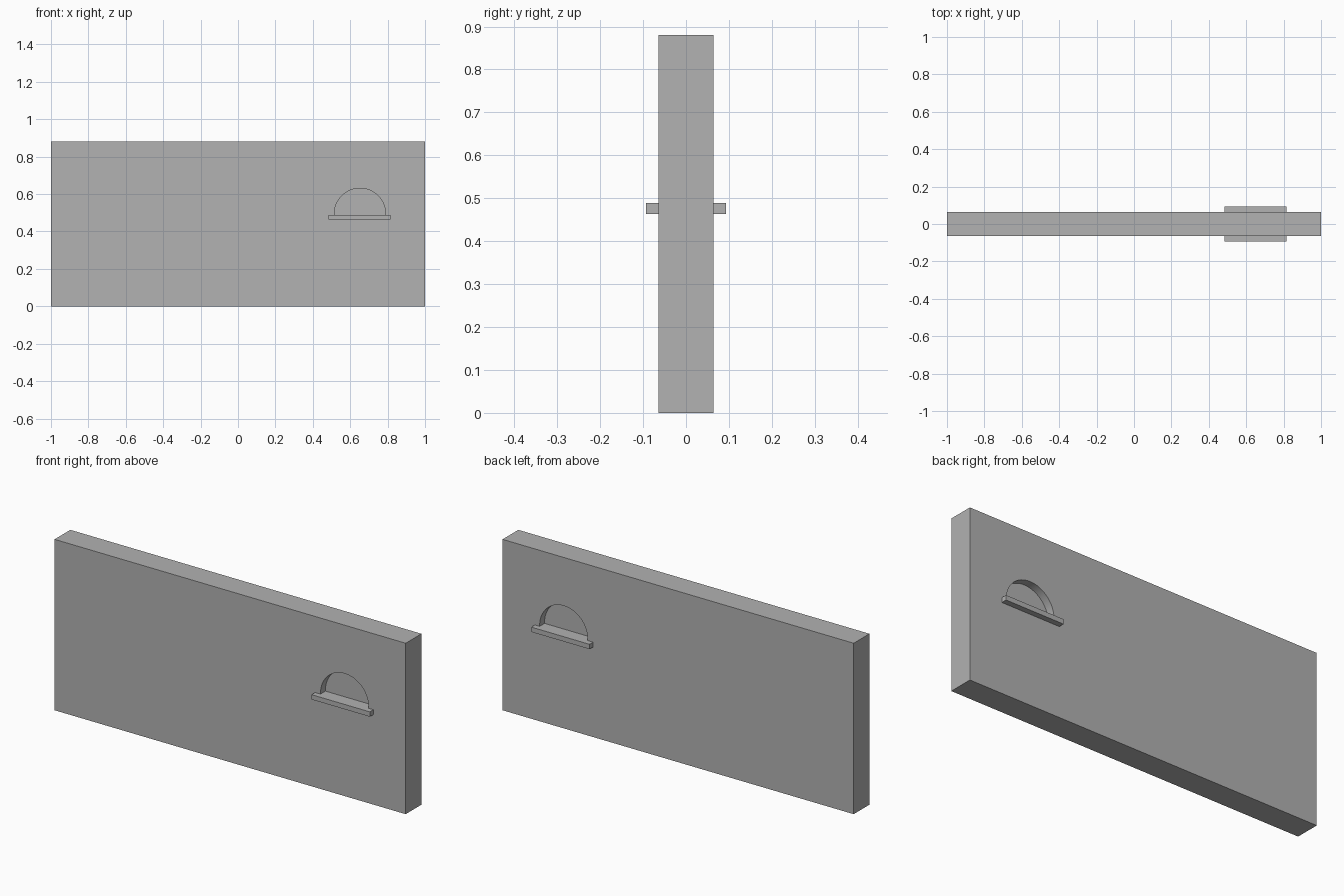
import bpy, bmesh
from math import pi, cos, sin
from mathutils import Matrix

cube = bpy.data.objects.get("Cube")
if cube:
    bpy.data.objects.remove(cube, do_unlink=True)

# Single plaster grey
grey = bpy.data.materials.new("plain_grey")
grey.use_nodes = True
grey.diffuse_color = (0.445, 0.445, 0.445, 1)
grey.node_tree.nodes["Principled BSDF"].inputs["Base Color"].default_value = grey.diffuse_color


def add_object(name, bm):
    bmesh.ops.recalc_face_normals(bm, faces=bm.faces)
    mesh = bpy.data.meshes.new(name)
    bm.to_mesh(mesh)
    bm.free()
    mesh.materials.append(grey)
    obj = bpy.data.objects.new(name, mesh)
    bpy.context.collection.objects.link(obj)
    return obj


def box(name, center, size):
    bm = bmesh.new()
    matrix = Matrix.Translation(center) @ Matrix.Diagonal((*size, 1))
    bmesh.ops.create_cube(bm, size=1, matrix=matrix)
    return add_object(name, bm)


def arch(name, x, bottom, spring, radius, depth, steps=40):
    """Half-round arch outline extruded along y, centred on y = 0."""
    outline = [(x + radius, bottom)]
    outline += [(x + radius * cos(pi * i / steps), spring + radius * sin(pi * i / steps))
                for i in range(steps + 1)]
    outline.append((x - radius, bottom))
    bm = bmesh.new()
    face = bm.faces.new([bm.verts.new((px, -depth / 2, pz)) for px, pz in outline])
    sweep = bmesh.ops.extrude_face_region(bm, geom=[face])
    moved = [v for v in sweep["geom"] if isinstance(v, bmesh.types.BMVert)]
    bmesh.ops.translate(bm, verts=moved, vec=(0, depth, 0))
    return add_object(name, bm)


WINDOW = dict(x=0.652, bottom=0.475, spring=0.494, radius=0.137)

# Wall with an arched opening
wall = box("wall", (0, 0, 0.44), (2, 0.128, 0.88))
cutter = arch("window_cutter", depth=0.4, **WINDOW)
cutter.hide_render = True
cut = wall.modifiers.new("window_opening", "BOOLEAN")
cut.operation = "DIFFERENCE"
cut.solver = "EXACT"
cut.object = cutter
bpy.context.view_layer.objects.active = wall
bpy.ops.object.modifier_apply(modifier=cut.name)
bpy.data.objects.remove(cutter, do_unlink=True)

# Pane set back from both faces, and the sill running through the wall
arch("window_pane", depth=0.048, **WINDOW)
box("window_sill", (0.65, 0, 0.476), (0.332, 0.186, 0.025))

# Smooth the curved reveal, keep corners crisp
bpy.ops.object.select_all(action="DESELECT")
wall.select_set(True)
bpy.ops.object.shade_smooth_by_angle(angle=pi / 6)
